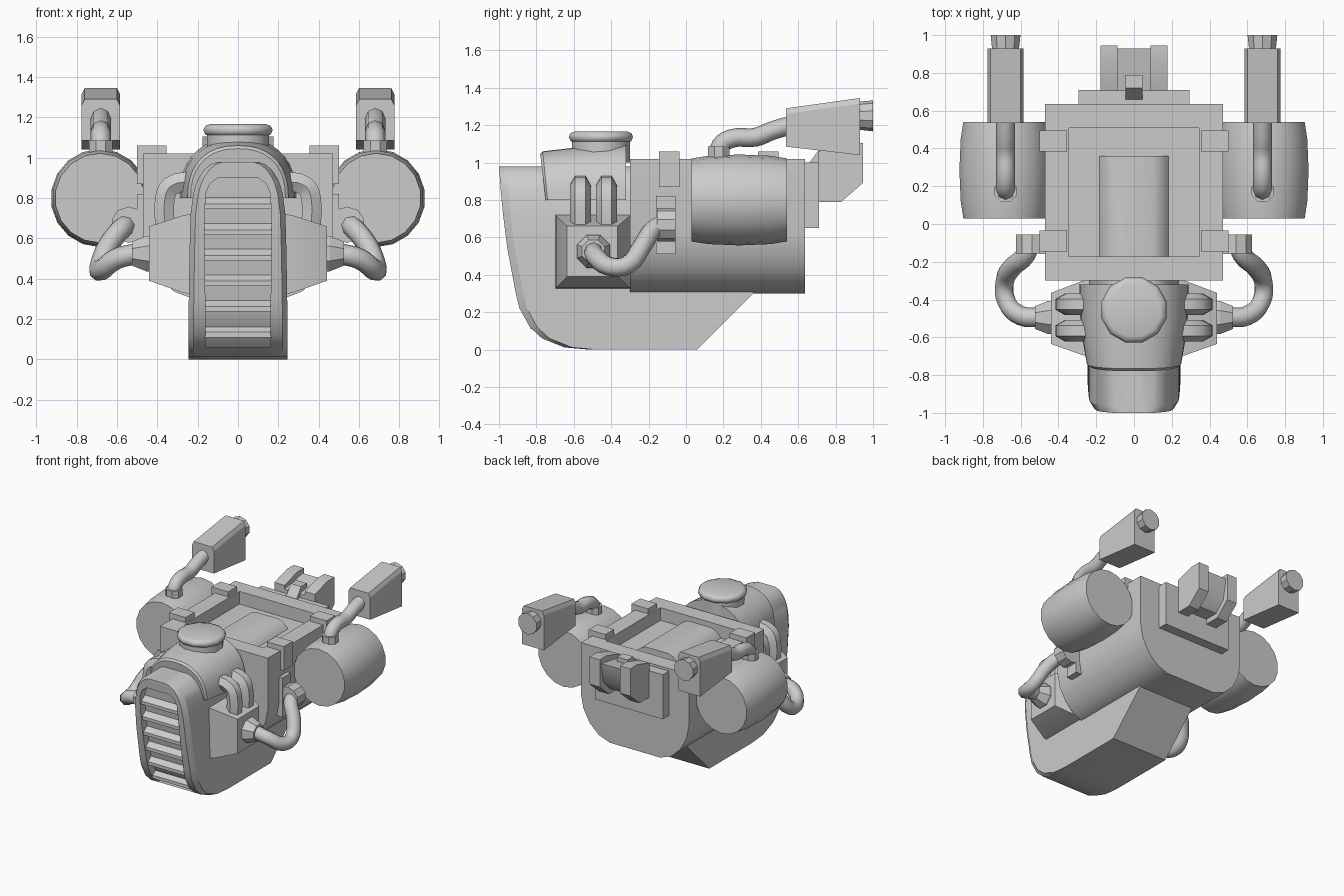
import bpy, bmesh, math
from mathutils import Vector

if "Cube" in bpy.data.objects:
    bpy.data.objects.remove(bpy.data.objects["Cube"])

grey = bpy.data.materials.new("plain_grey")
grey.diffuse_color = (0.6, 0.6, 0.6, 1)
grey.use_nodes = True
grey.node_tree.nodes["Principled BSDF"].inputs["Base Color"].default_value = grey.diffuse_color


def finish(ob, mirror=False, angle=35):
    ob.data.materials.append(grey)
    ob.data.shade_smooth()
    ob.data.set_sharp_from_angle(angle=math.radians(angle))
    if mirror:
        ob.modifiers.new("mirror", 'MIRROR')
    return ob


def loft(name, rings, mirror=False, angle=35, edit=None):
    """Skin closed rings of points and cap both ends."""
    bm = bmesh.new()
    rows = [[bm.verts.new(p) for p in r] for r in rings]
    n = len(rows[0])
    for a, b in zip(rows, rows[1:]):
        for i in range(n):
            j = (i + 1) % n
            bm.faces.new((a[i], a[j], b[j], b[i]))
    bm.faces.new(rows[0])
    bm.faces.new(rows[-1])
    bmesh.ops.remove_doubles(bm, verts=bm.verts, dist=0.0005)
    bmesh.ops.recalc_face_normals(bm, faces=bm.faces)
    if edit:
        edit(bm)
    me = bpy.data.meshes.new(name)
    bm.to_mesh(me)
    bm.free()
    ob = bpy.data.objects.new(name, me)
    bpy.context.collection.objects.link(ob)
    return finish(ob, mirror, angle)


def box(name, x, y, z, mirror=False):
    rings = [[(x[0], y[0], h), (x[1], y[0], h), (x[1], y[1], h), (x[0], y[1], h)] for h in z]
    return loft(name, rings, mirror)


def side_prism(name, x, profile, mirror=False):
    return loft(name, [[(v, y, z) for y, z in profile] for v in x], mirror)


def turned(name, centre, axis, profile, sides, mirror=False, angle=35):
    """Round part: profile lists (distance along axis, radius)."""
    a = Vector(axis)
    u = Vector((1, 0, 0)) if a.x == 0 else Vector((0, 1, 0))
    v = a.cross(u)
    rings = []
    for t, r in profile:
        rings.append([Vector(centre) + a * t + (u * math.cos(q) + v * math.sin(q)) * r
                      for q in (2 * math.pi * (i + 0.5) / sides for i in range(sides))])
    return loft(name, rings, mirror, angle)


def pipe(name, points, radius, res=2, steps=4):
    cu = bpy.data.curves.new(name, 'CURVE')
    cu.dimensions = '3D'
    cu.bevel_depth, cu.bevel_resolution = radius, res
    cu.resolution_u, cu.use_fill_caps = steps, True
    sp = cu.splines.new('BEZIER')
    sp.bezier_points.add(len(points) - 1)
    for bp, p in zip(sp.bezier_points, points):
        bp.co = p
        bp.handle_left_type = bp.handle_right_type = 'AUTO'
    tmp = bpy.data.objects.new(name + "_path", cu)
    bpy.context.collection.objects.link(tmp)
    bpy.context.view_layer.update()
    me = bpy.data.meshes.new_from_object(tmp.evaluated_get(bpy.context.evaluated_depsgraph_get()))
    bpy.data.objects.remove(tmp)
    me.name = name
    me.materials.clear()
    ob = bpy.data.objects.new(name, me)
    bpy.context.collection.objects.link(ob)
    return finish(ob, True, 50)


# Nose and keel: level rows of (z, front y, half width, slot half width, slot depth)
nose_rows = [
    (0, -0.52, .245, .16, 0), (.012, -0.65, .245, .16, 0), (.06, -0.77, .245, .16, 0),
    (.06, -0.77, .245, .16, .06), (.12, -0.835, .245, .16, .06), (.22, -0.89, .245, .16, .06),
    (.30, -0.91, .244, .162, .06), (.54, -0.955, .24, .165, .06), (.72, -0.978, .235, .165, .06),
    (.82, -0.988, .222, .16, .06), (.87, -0.992, .208, .14, .06), (.90, -0.994, .195, .10, .06),
    (.90, -0.994, .195, .10, 0), (.94, -0.997, .168, .08, 0), (.967, -1, .135, .07, 0),
    (.98, -1, .10, .05, 0)]
rings = []
for z, f, w, s, d in nose_rows:
    half = [(w, min(.06 + z, .36)), (w, f + .04), (w - .025, f), (s, f), (s, f + d)]
    rings.append([(x, y, z) for x, y in half] + [(-x, y, z) for x, y in reversed(half)])
loft("nose_keel", rings, angle=30)


def nose_front(z):
    for a, b in zip(nose_rows, nose_rows[1:]):
        if a[0] <= z <= b[0] and b[0] > a[0]:
            return a[1] + (b[1] - a[1]) * (z - a[0]) / (b[0] - a[0])


# Sloping grille slats
for i in range(6):
    z = .14 + i * .127
    f = nose_front(z) + .015
    side_prism("grille_slat", (-.167, .167),
               [(f, z - .03), (f, z - .005), (f + .06, z + .04), (f + .06, z - .03)])

# Hood with an arched section
rings = []
for y, w, top, lean in ((-.78, .235, 1.045, .12), (-.765, .25, 1.06, .1), (-.55, .283, 1.085, 0), (-.32, .29, 1.10, 0)):
    ring = []
    for i in range(19):
        q = math.pi * i / 18
        c, s = math.cos(q), math.sin(q)
        z = .8 + (top - .8) * max(s, 0) ** .85
        ring.append((w * math.copysign(abs(c) ** .85, c), y + lean * (1.05 - z), z))
    rings.append(ring)
loft("hood", rings)

# Filler cap on the hood
turned("cap_neck", (0, -.455, 0), (0, 0, 1), [(1.0, .16), (1.12, .16)], 12)
turned("filler_cap", (0, -.455, 0), (0, 0, 1),
       [(1.108, .15), (1.115, .168), (1.137, .178), (1.158, .168), (1.166, .145)], 12, angle=50)


# Main body with a rounded belly and a sunken top tray
def sink_tray(bm):
    bm.faces.ensure_lookup_table()
    top = [f for f in bm.faces if f.normal.z > .9]
    bmesh.ops.inset_individual(bm, faces=top, thickness=.127, use_even_offset=True)
    new = bmesh.ops.extrude_discrete_faces(bm, faces=top)["faces"]
    bmesh.ops.translate(bm, verts=new[0].verts, vec=(0, 0, -.1))


half = [(.47, 1.02), (.47, .62), (.448, .51), (.395, .41), (.315, .335), (.22, .30)]
section = half + [(-x, z) for x, z in reversed(half)]
loft("body", [[(x, y, z) for x, z in section] for y in (-.3, .635)], edit=sink_tray)

# Corner clips on the tray rim
for y in (-.145, .385):
    box("tray_clip", (.355, .50), (y, y + .11), (.87, 1.06), True)

# Rear plate and hitch
box("rear_plate", (-.295, .295), (.635, .71), (.65, 1.0))
side_prism("hitch_cheek", (.088, .177),
           [(.705, .79), (.83, .79), (.945, .89), (.945, 1.105), (.86, 1.105), (.705, 1.06)], True)
side_prism("hitch_core", (-.09, .09), [(.705, .83), (.82, .83), (.90, .91), (.93, 1.07), (.705, 1.03)])
side_prism("hitch_latch", (-.045, .045), [(.66, .98), (.66, 1.0), (.72, 1.08), (.79, 1.08), (.79, .98)])

# Side drums
turned("drum", (.685, 0, .80), (0, 1, 0),
       [(.03, .222), (.12, .236), (.285, .243), (.45, .236), (.54, .222)], 18, True)

# Exhausts: collar, pipe, flared muffler and tail
turned("exhaust_collar", (.68, .175, 0), (0, 0, 1), [(1.0, .062), (1.085, .062)], 8, True)
pipe("exhaust_pipe", [(.68, .175, 1.02), (.68, .185, 1.09), (.68, .25, 1.13), (.68, .37, 1.135),
                      (.68, .46, 1.17), (.68, .56, 1.20)], .05)
rings = []
for y, lo, hi in ((.535, 1.085, 1.29), (.93, 1.04, 1.345)):
    rings.append([(x, y, z) for x, z in ((.585, lo), (.775, lo), (.775, hi - .03),
                                         (.76, hi), (.60, hi), (.585, hi - .03))])
loft("muffler", rings, True, 20)
turned("exhaust_tail", (.68, 0, 1.25), (0, 1, 0), [(.92, .074), (1.0, .083)], 10, True)

# Side engine blocks, with outlet nuts
rings = []
for x, y0, y1, z0, z1 in ((.2, -.70, -.30, .32, .725), (.27, -.695, -.30, .33, .715), (.44, -.635, -.365, .39, .66)):
    rings.append([(x, y0, z0), (x, y1, z0), (x, y1, z1), (x, y0, z1)])
loft("engine_block", rings, True, 20)
turned("outlet_nut", (0, -.495, .525), (1, 0, 0), [(.42, .095), (.455, .095), (.525, .065)], 8, True, 20)

# Twin pipes from each block into the hood
for y in (-.565, -.425):
    pipe("intake_pipe", [(.36, y, .64), (.362, y, .80), (.335, y, .858), (.22, y, .885)], .056, 1, 3)

# Hoses from the nuts to the body brackets
pipe("hose", [(.50, -.495, .525), (.60, -.485, .50), (.675, -.41, .445), (.685, -.31, .455),
              (.645, -.23, .56), (.575, -.165, .65), (.545, -.09, .67)], .052)
turned("hose_clamp", (.54, 0, .668), (0, 1, 0), [(-.155, .09), (-.055, .09)], 10, True)
box("clamp_plate", (.45, .50), (-.16, -.055), (.51, .82), True)
